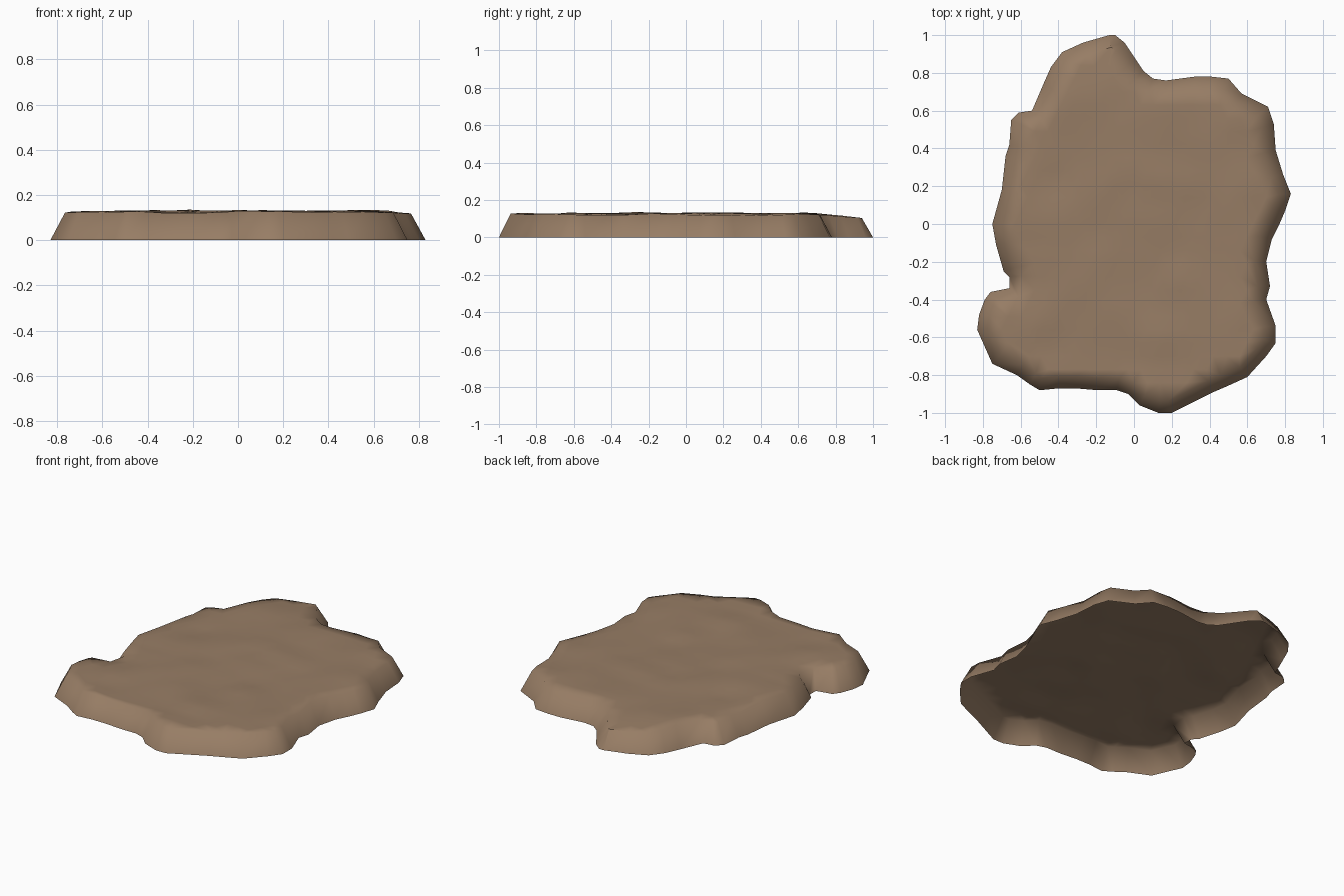
import bpy, bmesh
from mathutils import Vector, noise
from mathutils.geometry import delaunay_2d_cdt

cube = bpy.data.objects.get("Cube")
if cube:
    bpy.data.objects.remove(cube, do_unlink=True)

# Ground outline in hundredths of a unit, counter-clockwise from the back tip
OUTLINE = [
    (-13, 100), (-27, 96), (-38, 91), (-44, 83), (-48, 74), (-54, 60), (-61, 59),
    (-65, 55), (-66, 42), (-68, 36), (-70, 18), (-75, 0), (-73, -11), (-69, -25),
    (-66, -28), (-66, -34), (-76, -36), (-79, -40), (-82, -48), (-83, -56), (-79, -65),
    (-75, -74), (-62, -80), (-55, -85), (-50, -88), (-40, -87), (-31, -87), (-19, -88),
    (-9, -88), (-3, -90), (3, -96), (13, -100), (20, -100), (42, -89), (49, -86),
    (60, -81), (70, -70), (75, -63), (75, -54), (70, -40), (72, -33), (70, -20),
    (73, -8), (77, 0), (80, 7), (83, 16), (79, 26), (75, 39), (74, 53),
    (71, 62), (57, 69), (50, 77), (41, 78), (32, 78), (17, 76), (10, 77),
    (5, 81), (1, 87), (-5, 96), (-10, 100),
]
SLOPE_WIDTH = 0.065
SPACING = 0.07

base = [Vector(p) / 100 for p in OUTLINE]
count = len(base)


def inward(i):
    """Inward direction of the outline, averaged over nearby points."""
    near = base[(i + 1) % count] - base[i - 1]
    wide = base[(i + 2) % count] - base[i - 2]
    tangent = (near.normalized() + wide.normalized()).normalized()
    return Vector((-tangent.y, tangent.x))


def edge_distance(p):
    """Distance from a point to the outline, negative outside."""
    nearest, inside = 9.0, False
    for a, b in zip(base, base[1:] + base[:1]):
        side = b - a
        t = max(0, min(1, (p - a).dot(side) / side.length_squared))
        nearest = min(nearest, (p - a - side * t).length)
        if (a.y > p.y) != (b.y > p.y) and p.x < a.x + side.x * (p.y - a.y) / side.y:
            inside = not inside
    return nearest if inside else -nearest


def surface_height(p):
    """Gently lumpy upper surface, a little lower at the rim and the back tip."""
    lumps = noise.noise(Vector((p.x * 4, p.y * 5, 0.3)))
    ripples = noise.noise(Vector((p.x * 9, p.y * 10, 2.7)))
    rim = max(0, 1 - edge_distance(p) / 0.12)
    tip = max(0, p.y - 0.7)
    return 0.126 + 0.011 * lumps + 0.005 * ripples - 0.008 * rim - 0.05 * tip


# Flat layout of the upper surface: rim loop plus a staggered fill of points
rim = [p + inward(i) * SLOPE_WIDTH for i, p in enumerate(base)]
fill = []
steps = int(1 / SPACING) + 1
for row in range(-steps, steps + 1):
    for col in range(-steps, steps + 1):
        p = Vector((col + 0.5 * (row % 2), row)) * SPACING
        if edge_distance(p) > SLOPE_WIDTH + 0.035:
            fill.append(p)
loop = [(i, (i + 1) % count) for i in range(count)]
points, _, tris, sources, _, _ = delaunay_2d_cdt(rim + fill, loop, [], 1, 0.0001)

# Upper surface, then the sloping bank down to the open base
bm = bmesh.new()
top = [bm.verts.new((p.x, p.y, surface_height(p))) for p in points]
for tri in tris:
    bm.faces.new([top[i] for i in tri])
rim_vert = {s: top[i] for i, group in enumerate(sources) for s in group if s < count}
foot = [bm.verts.new((p.x, p.y, 0)) for p in base]
for i, j in loop:
    bm.faces.new((foot[i], foot[j], rim_vert[j], rim_vert[i]))
for face in bm.faces:
    face.smooth = True

mesh = bpy.data.meshes.new("ground_patch")
bm.to_mesh(mesh)
bm.free()
ground = bpy.data.objects.new("ground_patch", mesh)
bpy.context.collection.objects.link(ground)

# Earth colour
earth = bpy.data.materials.new("earth_brown")
earth.use_nodes = True
colour = (0.31, 0.205, 0.13, 1)
earth.diffuse_color = colour
shader = earth.node_tree.nodes["Principled BSDF"]
shader.inputs["Base Color"].default_value = colour
shader.inputs["Roughness"].default_value = 0.9
mesh.materials.append(earth)
